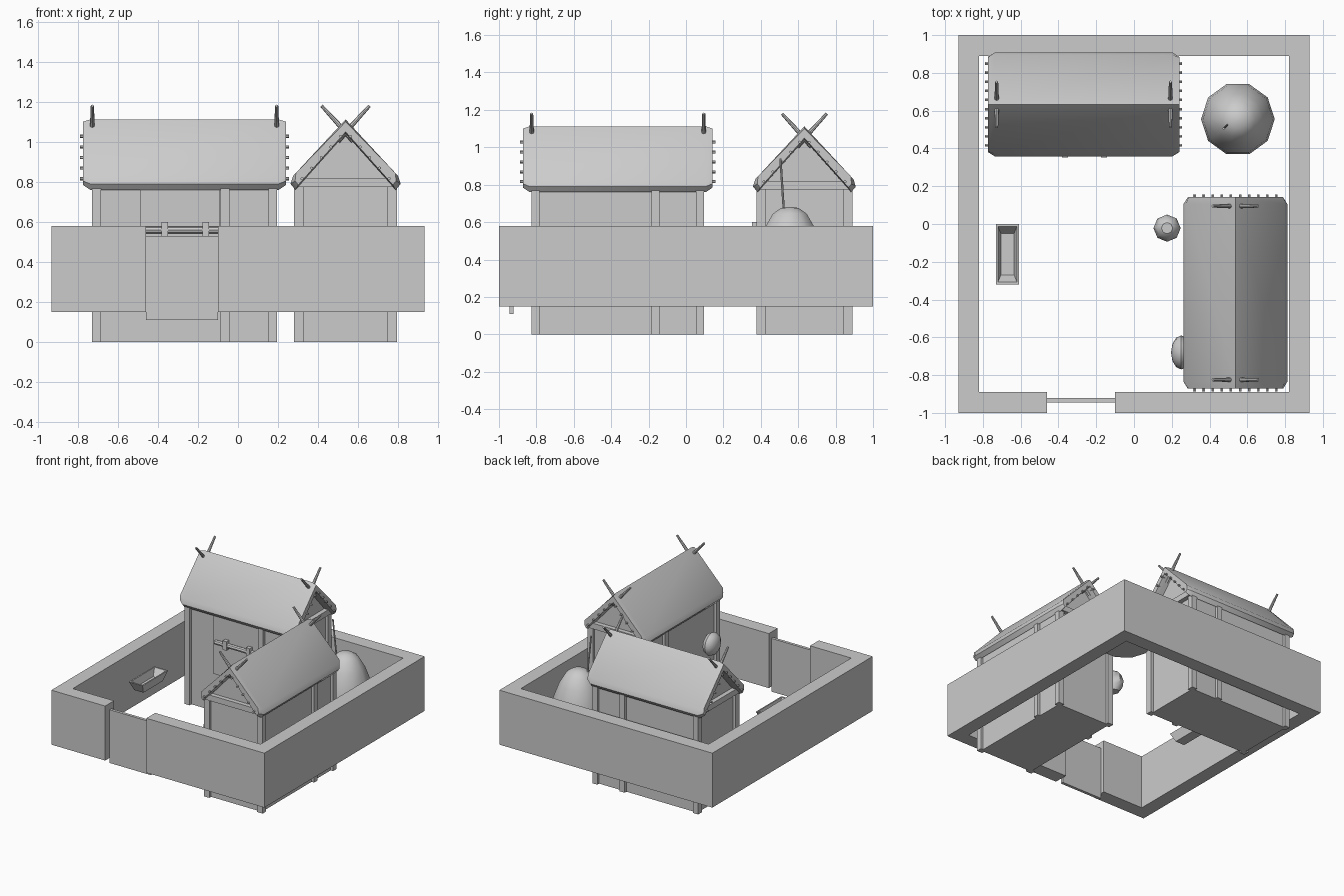
import bpy, bmesh, math
from mathutils import Vector, Matrix

if "Cube" in bpy.data.objects:
    bpy.data.objects.remove(bpy.data.objects["Cube"])


def finish(name, bm, mat=None, smooth=True):
    if mat:
        bm.transform(mat)
    bmesh.ops.recalc_face_normals(bm, faces=bm.faces)
    me = bpy.data.meshes.new(name)
    bm.to_mesh(me)
    bm.free()
    ob = bpy.data.objects.new(name, me)
    bpy.context.collection.objects.link(ob)
    if smooth:
        bpy.ops.object.select_all(action='DESELECT')
        ob.select_set(True)
        bpy.context.view_layer.objects.active = ob
        bpy.ops.object.shade_smooth_by_angle(angle=math.radians(40))
    return ob


def box(name, lo, hi, mat=None):
    lo, hi = Vector(lo), Vector(hi)
    bm = bmesh.new()
    bmesh.ops.create_cube(bm, size=1, matrix=Matrix.Translation((lo + hi) / 2) @ Matrix.Diagonal((*(hi - lo), 1)))
    return finish(name, bm, mat, False)


def rod(name, a, b, r1, r2, mat=None, sides=8):
    a, b = Vector(a), Vector(b)
    d = b - a
    m = Matrix.Translation((a + b) / 2) @ d.to_track_quat('Z', 'Y').to_matrix().to_4x4()
    bm = bmesh.new()
    bmesh.ops.create_cone(bm, cap_ends=True, segments=sides, radius1=r1, radius2=r2, depth=d.length, matrix=m)
    return finish(name, bm, mat)


def loft(name, sections, mat=None, smooth=True):
    bm = bmesh.new()
    rings = [[bm.verts.new(p) for p in s] for s in sections]
    n = len(rings[0])
    for a, b in zip(rings, rings[1:]):
        for i in range(n):
            j = (i + 1) % n
            bm.faces.new((a[i], a[j], b[j], b[i]))
    bm.faces.new(rings[0])
    bm.faces.new(rings[-1])
    return finish(name, bm, mat, smooth)


def lathe(name, profile, sides, centre):
    rings = [[(centre[0] + r * math.cos(2 * math.pi * i / sides),
               centre[1] + r * math.sin(2 * math.pi * i / sides), z) for i in range(sides)] for r, z in profile]
    return loft(name, rings)


# surrounding wall: two stacked C-shaped courses with a gate gap
outline = [(-.46, -1), (-.93, -1), (-.93, 1), (.93, 1), (.93, -1), (-.10, -1),
           (-.10, -.89), (.82, -.89), (.82, .89), (-.82, .89), (-.82, -.89), (-.46, -.89)]
loft("surrounding_wall", [[(x, y, z) for x, y in outline] for z in (.15, .37, .58)])

# gate
for lo, hi in ((.11, .31), (.31, .53)):
    box("gate_panel", (-.46, -.945, lo), (-.10, -.922, hi))


def house(label, cx, cy, turn):
    m = Matrix.Translation((cx, cy, 0)) @ Matrix.Rotation(turn, 4, 'Z')
    # walls with gables, as one extruded profile
    prof = [(-.235, 0), (.235, 0), (.235, .80), (0, 1.06), (-.235, .80)]
    loft(label + "_walls", [[(x, y, z) for y, z in prof] for x in (-.44, .44)], m, False)
    # posts
    for sy in (-1, 1):
        for x in (-.44, .202, .44):
            y = sy * .233
            box(label + "_post", (x - .022, y - .024, 0), (x + .022, y + .024, .81), m)
    for sx in (-1, 1):
        # gable tie beam
        box(label + "_tie_beam", (sx * .455 - .02, -.25, .775), (sx * .455 + .02, .25, .82), m)
        for sy in (-1, 1):
            # crossed finials and gable pegs
            rod(label + "_finial", (sx * .46, -sy * .04, 1.005), (sx * .46, sy * .12, 1.18), .015, .008, m)
            for i in range(5):
                y = .025 + .048 * i
                rod(label + "_peg", (sx * .47, sy * y, 1.055 - 1.1 * y),
                    (sx * .522, sy * y, 1.055 - 1.1 * y), .008, .008, m, 6)
    # thick thatched roof with tapered ends
    half = [(.262, .83), (.275, .79), (.25, .76)]
    tip = [(.248, .845), (.252, .805), (.236, .785)]

    def section(x, pts, top, under):
        ring = [(0, top)] + pts + [(0, under)] + [(-y, z) for y, z in reversed(pts)]
        return [(x, y, z) for y, z in ring]
    loft(label + "_roof", [section(-.507, tip, 1.10, 1.05), section(-.47, half, 1.112, 1.04),
                           section(.47, half, 1.112, 1.04), section(.507, tip, 1.10, 1.05)], m)


house("back_house", -.267, .633, 0)
house("side_house", .537, -.365, math.pi / 2)

# barred door on the back house
box("door_panel", (-.49, .385, .30), (-.09, .42, .76))
rod("door_bar", (-.46, .375, .56), (-.10, .375, .56), .018, .018)
for x in (-.365, -.16):
    box("bar_bracket", (x - .016, .352, .53), (x + .016, .40, .60))

# haystack with a stick
lathe("haystack", [(.195, .37), (.185, .45), (.14, .57), (.095, .645), (.05, .675), (.01, .682)], 10, (.55, .555))
rod("hay_stick", (.50, .53, .55), (.475, .505, .94), .006, .006)

# jar beside the side house
lathe("jar", [(.04, .37), (.068, .41), (.072, .46), (.055, .51), (.03, .53)], 8, (.175, -.022))

# round basket hung on the side house wall
bm = bmesh.new()
bmesh.ops.create_uvsphere(bm, u_segments=12, v_segments=6, radius=.09)
finish("wall_basket", bm, Matrix.Translation((.25, -.68, .485)) @ Matrix.Rotation(math.pi / 2, 4, 'Y')
       @ Matrix.Diagonal((1, 1, .6, 1)))


# hollow trough
def rect(a, b, z):
    return [(-.67 + sx * a, -.16 + sy * b, z) for sx, sy in ((-1, -1), (1, -1), (1, 1), (-1, 1))]


loft("trough", [rect(.04, .12, .365), rect(.06, .16, .44), rect(.05, .147, .44), rect(.035, .11, .385)], None, False)
